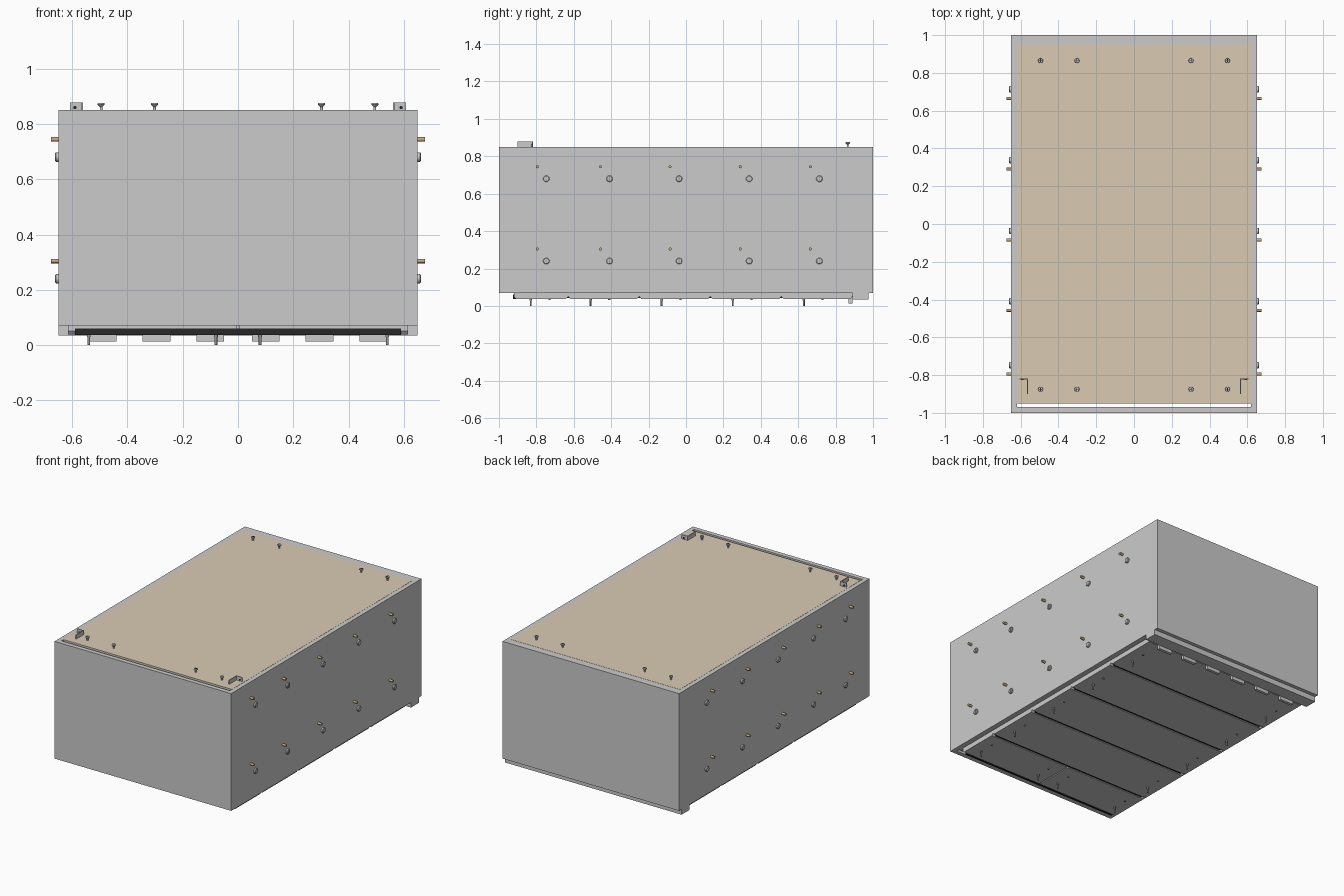
import bpy, bmesh, math
from mathutils import Matrix, Vector

if "Cube" in bpy.data.objects:
    bpy.data.objects.remove(bpy.data.objects["Cube"])


def material(name, rgb):
    m = bpy.data.materials.new(name)
    m.diffuse_color = (*rgb, 1)
    m.use_nodes = True
    m.node_tree.nodes["Principled BSDF"].inputs["Base Color"].default_value = m.diffuse_color
    return m


TAN = material("tan_board", (0.70, 0.60, 0.45))
WOOD = material("dowel_wood", (0.55, 0.40, 0.22))
STEEL = material("steel", (0.30, 0.30, 0.30))
BLACK = material("black", (0.02, 0.02, 0.02))


def finish(name, bm, mat=None):
    me = bpy.data.meshes.new(name)
    bmesh.ops.recalc_face_normals(bm, faces=bm.faces)
    bm.to_mesh(me)
    bm.free()
    ob = bpy.data.objects.new(name, me)
    bpy.context.collection.objects.link(ob)
    if mat:
        me.materials.append(mat)
    return ob


def add_box(bm, x0, x1, y0, y1, z0, z1):
    c = Vector(((x0 + x1) / 2, (y0 + y1) / 2, (z0 + z1) / 2))
    s = Matrix.Diagonal((x1 - x0, y1 - y0, z1 - z0, 1))
    bmesh.ops.create_cube(bm, size=1, matrix=Matrix.Translation(c) @ s)


def boxes(name, items, mat=None):
    bm = bmesh.new()
    for b in items:
        add_box(bm, *b)
    return finish(name, bm, mat)


def add_rod(bm, start, end, r0, r1=None, n=16):
    a, b = Vector(start), Vector(end)
    rot = (b - a).to_track_quat('Z', 'Y').to_matrix().to_4x4()
    bmesh.ops.create_cone(bm, cap_ends=True, segments=n, radius1=r0,
                          radius2=r0 if r1 is None else r1, depth=(b - a).length,
                          matrix=Matrix.Translation((a + b) / 2) @ rot)


def smooth(ob):
    bpy.ops.object.select_all(action='DESELECT')
    ob.select_set(True)
    bpy.context.view_layer.objects.active = ob
    bpy.ops.object.shade_smooth_by_angle(angle=math.radians(35))


# Outer case walls; a narrow open slot is left behind the front panel
boxes("front_panel", [(-0.65, 0.65, -1, -0.97, 0.07, 0.85)])
boxes("back_panel", [(-0.65, 0.65, 0.95, 1, 0.07, 0.85)])
for name, s in (("left_side", -1), ("right_side", 1)):
    x0, x1 = sorted((s * 0.62, s * 0.65))
    boxes(name, [(x0, x1, -0.97, 0.95, 0.07, 0.85)])
boxes("inner_core", [(-0.62, 0.62, -0.95, 0.95, 0.07, 0.845)])
boxes("top_board", [(-0.62, 0.62, -0.95, 0.95, 0.845, 0.851)], TAN)

# Bottom slats with chamfered lower edges, the first one split in the middle
edges = [-0.92, -0.63, -0.25, 0.13, 0.51, 0.89]


def slat(bm, x0, x1, y0, y1):
    c = 0.011
    prof = [(y0, 0.07), (y0, 0.051), (y0 + c, 0.038), (y1 - c, 0.038), (y1, 0.051), (y1, 0.07)]
    vs = [bm.verts.new((x0, y, z)) for y, z in prof]
    f = bm.faces.new(vs)
    ext = bmesh.ops.extrude_face_region(bm, geom=[f])
    bmesh.ops.translate(bm, vec=(x1 - x0, 0, 0),
                        verts=[v for v in ext["geom"] if isinstance(v, bmesh.types.BMVert)])


bm = bmesh.new()
for i, (y0, y1) in enumerate(zip(edges, edges[1:])):
    for x0, x1 in ([(-0.615, -0.004), (0.004, 0.615)] if i == 0 else [(-0.615, 0.615)]):
        slat(bm, x0, x1, y0, y1)
finish("bottom_slats", bm)

# Dark seams between the slats
boxes("slat_seams", [(-0.59, 0.59, y - 0.009, y + 0.009, 0.042, 0.055) for y in edges[1:-1]]
      + [(-0.59, 0.59, -0.925, -0.91, 0.036, 0.06)], BLACK)

# Rear bottom rail and its six tabs
boxes("rear_rail", [(-0.65, 0.65, 0.89, 0.975, 0.035, 0.07)])
boxes("rear_tabs", [(x - 0.05, x + 0.05, 0.87, 0.89, 0.013, 0.05)
                    for x in (-0.49, -0.295, -0.1, 0.1, 0.295, 0.49)])

# Pins and small screw heads under the slats
bm = bmesh.new()
for y in (-0.83, -0.51, -0.13, 0.25, 0.63):
    for x in ((-0.54, -0.08, 0.08, 0.54) if y == -0.83 else (-0.54, 0.54)):
        add_rod(bm, (x, y, 0.04), (x, y, 0), 0.005, n=12)
        add_rod(bm, (x, y, 0.04), (x, y, 0.03), 0.007, n=12)
        add_rod(bm, (x, y + 0.1, 0.045), (x, y + 0.1, 0.033), 0.006, n=12)
smooth(finish("bottom_pins", bm, STEEL))

# Screws standing on the top, with crossed slots
bm, slots = bmesh.new(), []
for y in (-0.875, 0.865):
    for x in (-0.495, -0.302, 0.302, 0.495):
        add_rod(bm, (x, y, 0.84), (x, y, 0.868), 0.005)
        add_rod(bm, (x, y, 0.862), (x, y, 0.870), 0.005, 0.013)
        add_rod(bm, (x, y, 0.870), (x, y, 0.876), 0.013, 0.012)
        slots += [(x - 0.008, x + 0.008, y - 0.0015, y + 0.0015, 0.87, 0.8765),
                  (x - 0.0015, x + 0.0015, y - 0.008, y + 0.008, 0.87, 0.8765)]
smooth(finish("top_screws", bm))
boxes("top_screw_slots", slots, BLACK)

# Angle brackets near the front of the top, with a screw hole
for name, s in (("left_bracket", -1), ("right_bracket", 1)):
    plates = []
    for a, b, y0, y1 in ((0.56, 0.566, -0.9, -0.818), (0.56, 0.607, -0.824, -0.818)):
        x0, x1 = sorted((s * a, s * b))
        plates.append((x0, x1, y0, y1, 0.85, 0.878))
    boxes(name, plates)
    bm = bmesh.new()
    add_rod(bm, (s * 0.59, -0.825, 0.859), (s * 0.59, -0.817, 0.859), 0.006)
    finish(name + "_hole", bm, BLACK)

# Dowels and slotted cam discs on both sides
dowels, discs, cuts = bmesh.new(), bmesh.new(), []
for s in (-1, 1):
    for dz in (0, 0.44):
        for y in (-0.795, -0.457, -0.085, 0.29, 0.665):
            z = 0.304 + dz
            add_rod(dowels, (s * 0.64, y, z), (s * 0.676, y, z), 0.008)
            y, z = y + 0.048, 0.24 + dz
            add_rod(discs, (s * 0.64, y, z), (s * 0.658, y, z), 0.017, n=24)
            add_rod(discs, (s * 0.658, y, z), (s * 0.661, y, z), 0.017, 0.014, n=24)
            x0, x1 = sorted((s * 0.655, s * 0.6615))
            cuts.append((x0, x1, y - 0.002, y + 0.002, z - 0.012, z + 0.012))
smooth(finish("side_dowels", dowels, WOOD))
smooth(finish("side_cam_discs", discs))
boxes("cam_disc_slots", cuts, STEEL)
